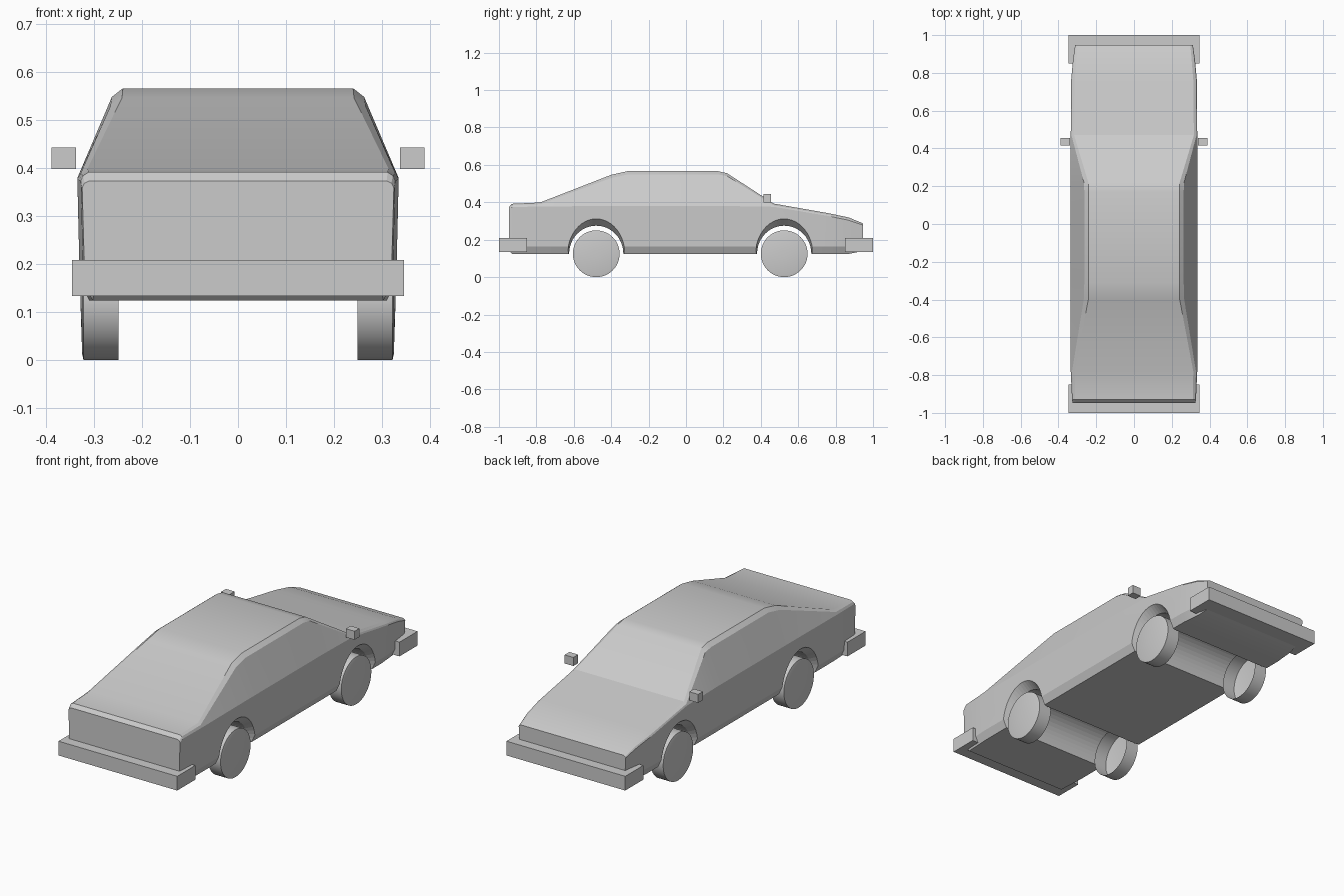
import bpy, bmesh
from math import sin, cos, pi, radians

if "Cube" in bpy.data.objects:
    bpy.data.objects.remove(bpy.data.objects["Cube"])


def make_object(name, bm):
    bmesh.ops.recalc_face_normals(bm, faces=bm.faces)
    mesh = bpy.data.meshes.new(name)
    bm.to_mesh(mesh)
    bm.free()
    obj = bpy.data.objects.new(name, mesh)
    bpy.context.collection.objects.link(obj)
    return obj


def loft(name, rings, cap_start=True, cap_end=True):
    """Skin a list of closed rings that share a point count."""
    bm = bmesh.new()
    loops = [[bm.verts.new(p) for p in ring] for ring in rings]
    n = len(loops[0])
    for a, b in zip(loops, loops[1:]):
        for i in range(n):
            j = (i + 1) % n
            bm.faces.new((a[i], a[j], b[j], b[i]))
    if cap_start:
        bm.faces.new(loops[0])
    if cap_end:
        bm.faces.new(loops[-1])
    return make_object(name, bm)


def box(name, lo, hi):
    x0, y0, z0 = lo
    x1, y1, z1 = hi
    return loft(name, [[(x0, y0, z), (x1, y0, z), (x1, y1, z), (x0, y1, z)] for z in (z0, z1)])


def smooth(obj, angle=30):
    bpy.ops.object.select_all(action='DESELECT')
    obj.select_set(True)
    bpy.context.view_layer.objects.active = obj
    bpy.ops.object.shade_smooth_by_angle(angle=radians(angle))


def ellipse(x, cy, cz, ry, rz, n=48):
    return [(x, cy + ry * cos(2 * pi * i / n), cz + rz * sin(2 * pi * i / n)) for i in range(n)]


# Body stations: y, floor z, belt (x, z), shoulder (x, z), top (x, z)
stations = [
    (-0.947, 0.140, 0.325, 0.360, 0.320, 0.369, 0.310, 0.374),
    (-0.930, 0.124, 0.328, 0.374, 0.323, 0.385, 0.312, 0.392),
    (-0.780, 0.124, 0.335, 0.378, 0.328, 0.390, 0.314, 0.399),
    (-0.400, 0.124, 0.335, 0.380, 0.266, 0.530, 0.242, 0.547),
    (-0.310, 0.124, 0.335, 0.380, 0.263, 0.549, 0.240, 0.567),
    (0.170, 0.124, 0.335, 0.380, 0.263, 0.549, 0.240, 0.567),
    (0.220, 0.124, 0.335, 0.380, 0.265, 0.540, 0.242, 0.555),
    (0.470, 0.124, 0.335, 0.376, 0.331, 0.384, 0.317, 0.393),
    (0.760, 0.124, 0.333, 0.327, 0.328, 0.334, 0.314, 0.342),
    (0.870, 0.124, 0.323, 0.304, 0.318, 0.312, 0.305, 0.319),
    (0.947, 0.140, 0.312, 0.278, 0.308, 0.282, 0.298, 0.287),
]
rings = []
for y, zf, xb, zb, xs, zs, xt, zt in stations:
    half = [(xb - 0.025, zf), (xb - 0.005, zf + 0.041), (xb, zb), (xs, zs), (xt, zt)]
    rings.append([(x, y, z) for x, z in half] + [(-x, y, z) for x, z in reversed(half)])
body = loft("body", rings)

axles = {"rear": -0.48, "front": 0.525}

# Flared wheel arches running through the body
for label, y in axles.items():
    cutter = loft(label + "_arch_cutter", [
        ellipse(x, y, 0.125, ry, rz)
        for x, ry, rz in ((-0.34, 0.155, 0.192), (-0.29, 0.145, 0.15),
                          (0.29, 0.145, 0.15), (0.34, 0.155, 0.192))])
    cutter.hide_render = True
    cutter.hide_viewport = True
    mod = body.modifiers.new(label + "_arch", 'BOOLEAN')
    mod.operation = 'DIFFERENCE'
    mod.solver = 'EXACT'
    mod.object = cutter
smooth(body, 20)

# Wheels: cups open on the inner side, with a slightly domed outer face
for label, y in axles.items():
    for side, s in (("left", -1), ("right", 1)):
        wheel = loft(f"{label}_{side}_wheel", [
            ellipse(s * x, y, 0.125, r, r)
            for x, r in ((0.249, 0.125), (0.322, 0.125), (0.325, 0.112), (0.328, 0.02))],
            cap_start=False)
        smooth(wheel)

# Bumpers
box("rear_bumper", (-0.346, -1.0, 0.134), (0.346, -0.85, 0.209))
box("front_bumper", (-0.346, 0.85, 0.134), (0.346, 1.0, 0.209))

# Door mirrors
for side, s in (("left", -1), ("right", 1)):
    xs = sorted((s * 0.338, s * 0.389))
    box(side + "_mirror", (xs[0], 0.415, 0.399), (xs[1], 0.455, 0.444))
